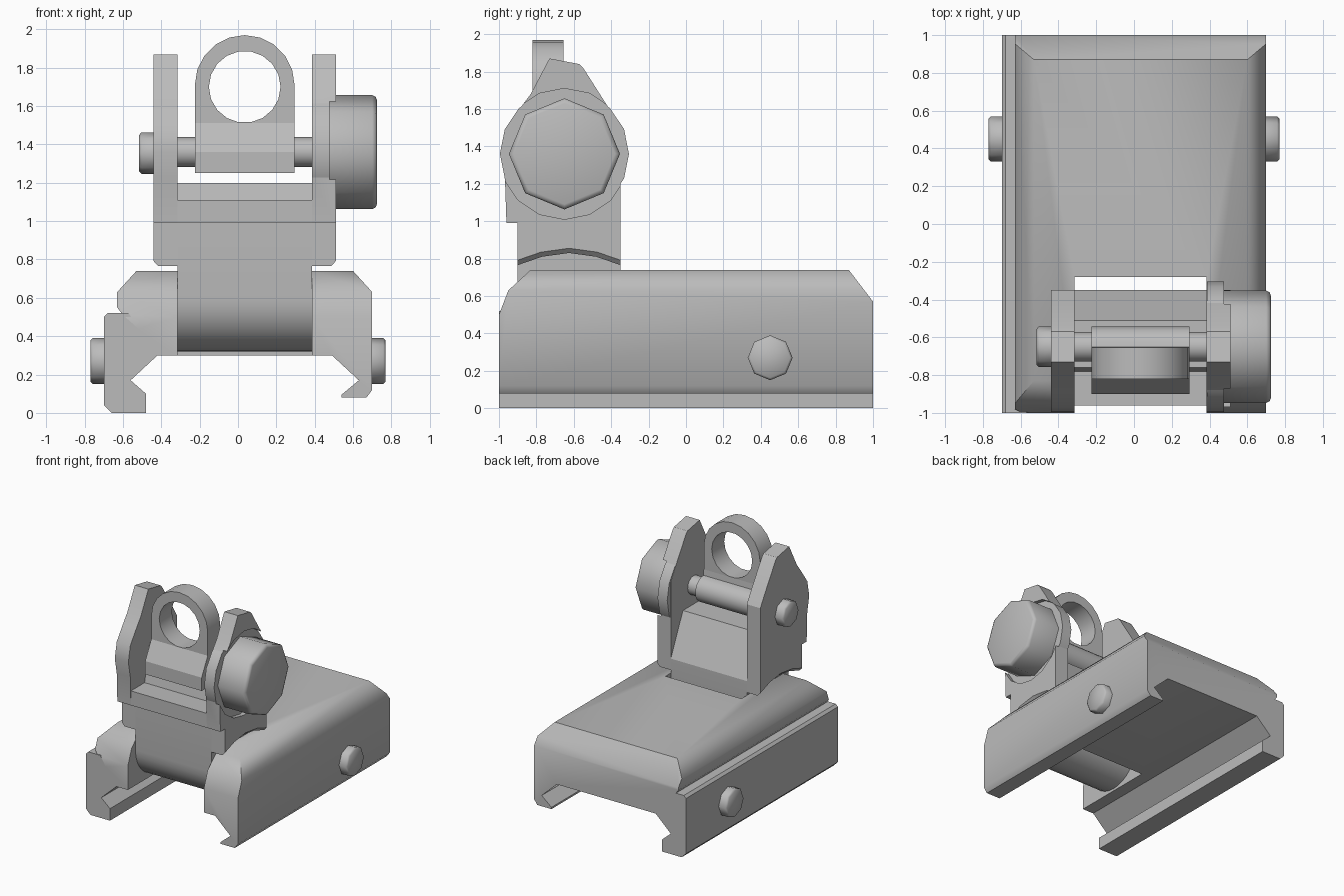
import bpy, bmesh, math

cube = bpy.data.objects.get("Cube")
if cube:
    bpy.data.objects.remove(cube, do_unlink=True)

grey = bpy.data.materials.new("grey_metal")
grey.use_nodes = True
grey.diffuse_color = (0.5, 0.5, 0.5, 1)
grey.node_tree.nodes["Principled BSDF"].inputs["Base Color"].default_value = (0.5, 0.5, 0.5, 1)


def arc(cu, cv, r, start, end, n):
    """n + 1 points along an arc, angles in degrees."""
    angles = [math.radians(start + (end - start) * i / n) for i in range(n + 1)]
    return [(cu + r * math.cos(a), cv + r * math.sin(a)) for a in angles]


def circle(cu, cv, r, n):
    return arc(cu, cv, r, 0, 360, n)[:-1]


def prism(name, pts, axis, a, b, smooth=35, bevel=None, width=0.02, segments=1):
    """Extrude a profile along x (points are y, z) or y (points are x, z)."""
    bm = bmesh.new()
    place = (lambda t, p: (t, p[0], p[1])) if axis == "x" else (lambda t, p: (p[0], t, p[1]))
    ends = [[bm.verts.new(place(t, p)) for p in pts] for t in (a, b)]
    for ring in ends:
        bm.faces.new(ring)
    n = len(pts)
    for i in range(n):
        j = (i + 1) % n
        bm.faces.new((ends[0][i], ends[0][j], ends[1][j], ends[1][i]))
    bmesh.ops.recalc_face_normals(bm, faces=bm.faces)
    if bevel:
        edges = [e for e in bm.edges if all(bevel(v.co) for v in e.verts)]
        bmesh.ops.bevel(bm, geom=edges, offset=width, segments=segments,
                        profile=0.5, affect="EDGES")
    mesh = bpy.data.meshes.new(name)
    bm.to_mesh(mesh)
    bm.free()
    mesh.materials.append(grey)
    obj = bpy.data.objects.new(name, mesh)
    bpy.context.collection.objects.link(obj)
    shade(obj, smooth)
    return obj


def shade(obj, angle):
    for p in obj.data.polygons:
        p.use_smooth = True
    obj.data.set_sharp_from_angle(angle=math.radians(angle))


def combine(obj, tool, operation, smooth=35):
    """Apply a boolean and remove the tool object."""
    tool.hide_render = True
    mod = obj.modifiers.new("cut", "BOOLEAN")
    mod.operation, mod.solver, mod.object = operation, "EXACT", tool
    graph = bpy.context.evaluated_depsgraph_get()
    mesh = bpy.data.meshes.new_from_object(obj.evaluated_get(graph))
    obj.modifiers.clear()
    obj.data = mesh
    bpy.data.objects.remove(tool, do_unlink=True)
    shade(obj, smooth)


# Slot edges and ear thickness
IN_L, IN_R, OUT_L, OUT_R = -0.315, 0.385, -0.44, 0.51
PY, PZ = -0.65, 1.36  # upper pivot

# Base body: cross-section, sloped ends, open slot at the front
body = prism("base_body", [
    (0.70, 0.12), (0.67, 0.08), (0.54, 0.08), (0.54, 0.095), (0.63, 0.17), (0.49, 0.30),
    (-0.42, 0.30), (-0.52, 0.44), (-0.60, 0.51), (-0.63, 0.55), (-0.63, 0.63),
    (-0.53, 0.74), (0.60, 0.74), (0.70, 0.63)], "y", -1.2, 1.2)
ends = prism("end_shape", [(-1, -0.2), (1, -0.2), (1, 0.57), (0.87, 0.74), (0.80, 0.84),
                           (-0.74, 0.84), (-0.83, 0.74), (-0.95, 0.63), (-1, 0.50)], "x", -2, 2)
combine(body, ends, "INTERSECT")
slot = prism("slot_cutter", [(-1.5, 0), (-0.28, 0), (-0.28, 1), (-1.5, 1)], "x", IN_L, IN_R)
combine(body, slot, "DIFFERENCE", 50)

# Side clamp bar
prism("clamp_bar", [
    (-0.48, 0), (-0.66, 0), (-0.70, 0.04), (-0.70, 0.50), (-0.68, 0.52), (-0.57, 0.52),
    (-0.52, 0.44), (-0.42, 0.30), (-0.56, 0.17), (-0.48, 0.10)], "y", -1, 1, 30)

# Clamp screws on both sides
for name, a, b in (("left_clamp_screw", 0.68, 0.77), ("right_clamp_screw", -0.68, -0.77)):
    prism(name, circle(0.45, 0.27, 0.12, 8), "x", a, b, 50,
          bevel=lambda c, b=b: abs(c.x - b) < 1e-4, width=0.012)

# Folding drum and crossbar between the ears
prism("drum_and_crossbar",
      arc(-0.625, 0.595, 0.275, 180, 360, 16) +
      [(-0.35, 0.86), (-0.51, 1.20), (-0.76, 1.20), (-0.78, 1.11), (-0.96, 1.11),
       (-0.96, 0.99), (-0.90, 0.99)], "x", IN_L, IN_R, 25)

# Ears with arched, chamfered undersides
ear = [(-0.90, 0.99), (-0.96, 0.99), (-0.968, 1.23), (-0.994, 1.36), (-0.968, 1.49),
       (-0.89, 1.60), (-0.83, 1.68), (-0.73, 1.87), (-0.57, 1.84), (-0.55, 1.82),
       (-0.41, 1.60), (-0.35, 1.50), (-0.35, 0.765), (-0.48, 0.81), (-0.625, 0.83),
       (-0.77, 0.81), (-0.90, 0.765)]
ears = {}
for name, a, b in (("right_ear", IN_L, OUT_L), ("left_ear", IN_R, OUT_R)):
    ears[name] = prism(name, ear, "x", a, b, 25,
                       bevel=lambda c, b=b: abs(c.x - b) < 1e-4 and c.z < 0.85, width=0.025)

# Round recess behind the knob, with its backing disc
recess = prism("recess_cutter", circle(PY, PZ, 0.35, 16), "x", 0.475, 0.7)
combine(ears["left_ear"], recess, "DIFFERENCE", 25)
prism("knob_backing_disc", circle(PY, PZ, 0.345, 16), "x", 0.387, 0.476)

# Adjustment knob, pivot rod and rod end
prism("adjustment_knob", circle(PY, PZ, 0.297, 8), "x", 0.47, 0.725, 50,
      bevel=lambda c: c.x > 0.72, width=0.025, segments=2)
prism("pivot_rod", circle(PY, PZ, 0.078, 16), "x", -0.40, 0.42)
prism("pivot_rod_end", circle(PY, PZ - 0.005, 0.108, 8), "x", -0.43, -0.515, 50,
      bevel=lambda c: c.x < -0.51, width=0.012)

# Aperture ring and its hub around the rod
ring = prism("aperture_ring",
             [(-0.225, 1.45), (0.295, 1.45)] + arc(0.035, 1.71, 0.26, 0, 180, 10),
             "y", -0.82, -0.655)
hole = prism("hole_cutter", circle(0.035, 1.70, 0.187, 18), "y", -1, -0.5)
combine(ring, hole, "DIFFERENCE")
prism("aperture_hub",
      [(-0.82, 1.512), (-0.90, 1.36), (-0.90, 1.25)] +
      arc(PY, PZ - 0.003, 0.107, -90, 90, 10) + [(-0.655, 1.512)],
      "x", -0.225, 0.295, 25)
